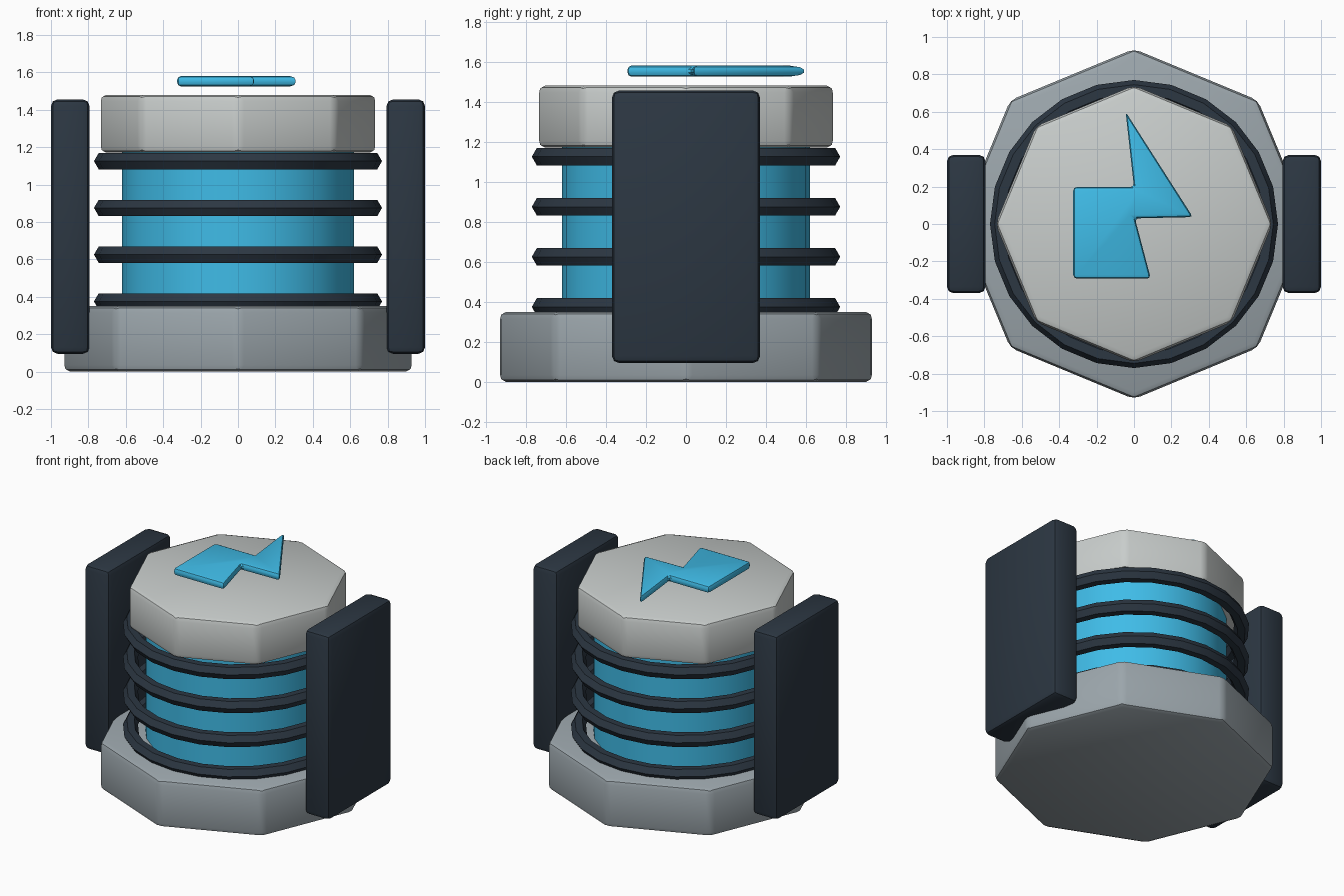
import bpy, bmesh
from math import radians

if "Cube" in bpy.data.objects:
    bpy.data.objects.remove(bpy.data.objects["Cube"])


def material(name, color):
    m = bpy.data.materials.new(name)
    m.diffuse_color = (*color, 1)
    m.use_nodes = True
    m.node_tree.nodes["Principled BSDF"].inputs["Base Color"].default_value = m.diffuse_color
    return m


STEEL = material("steel", (0.33, 0.38, 0.41))
PALE = material("pale_metal", (0.58, 0.61, 0.60))
DARK = material("dark_metal", (0.025, 0.038, 0.055))
BLUE = material("blue_glow", (0.05, 0.50, 0.80))


def finish(name, mat, bevel=0, segments=2, angle=30):
    ob = bpy.context.object
    ob.name = ob.data.name = name
    ob.data.materials.append(mat)
    if bevel:
        mod = ob.modifiers.new("bevel", 'BEVEL')
        mod.width, mod.segments = bevel, segments
        mod.limit_method = 'ANGLE'
        mod.angle_limit = radians(30)
        bpy.ops.object.modifier_apply(modifier="bevel")
    bpy.ops.object.shade_smooth_by_angle(angle=radians(angle))
    return ob


def drum(name, sides, radius, z0, z1, mat, bevel=0):
    bpy.ops.mesh.primitive_cylinder_add(vertices=sides, radius=radius,
                                        depth=z1 - z0, location=(0, 0, (z0 + z1) / 2))
    return finish(name, mat, bevel)


# Octagonal base and cap, round glowing core
drum("base", 8, 0.936, 0.0, 0.35, STEEL, 0.035)
drum("core", 24, 0.62, 0.30, 1.22, BLUE)
drum("cap", 8, 0.741, 1.17, 1.48, PALE, 0.035)

# Coil rings with hexagonal section
for i in range(4):
    bpy.ops.mesh.primitive_torus_add(major_radius=0.72, minor_radius=0.05,
                                     major_segments=24, minor_segments=6,
                                     location=(0, 0, 0.375 + 0.25 * i))
    finish(f"coil_ring_{i + 1}", DARK)

# Side plates
for side, sx in (("left", -1), ("right", 1)):
    bpy.ops.mesh.primitive_cube_add(size=1, location=(sx * 0.897, 0, 0.775))
    ob = bpy.context.object
    ob.scale = (0.206, 0.74, 1.36)
    bpy.ops.object.transform_apply(location=False, rotation=False, scale=True)
    finish(side + "_plate", DARK, 0.035)

# Lightning bolt floating above the cap
outline = [(-0.045, 0.60), (0.315, 0.037), (0.005, 0.03), (0.09, -0.292),
           (-0.325, -0.292), (-0.325, 0.198), (0.0, 0.198)]
bm = bmesh.new()
face = bm.faces.new([bm.verts.new((x, y, 1.525)) for x, y in outline])
top = bmesh.ops.extrude_face_region(bm, geom=[face])["geom"]
bmesh.ops.translate(bm, vec=(0, 0, 0.055),
                    verts=[v for v in top if isinstance(v, bmesh.types.BMVert)])
bmesh.ops.recalc_face_normals(bm, faces=bm.faces)
mesh = bpy.data.meshes.new("bolt")
bm.to_mesh(mesh)
bm.free()
bolt = bpy.data.objects.new("bolt", mesh)
bpy.context.collection.objects.link(bolt)
bpy.ops.object.select_all(action='DESELECT')
bolt.select_set(True)
bpy.context.view_layer.objects.active = bolt
finish("bolt_emblem", BLUE, 0.02)
